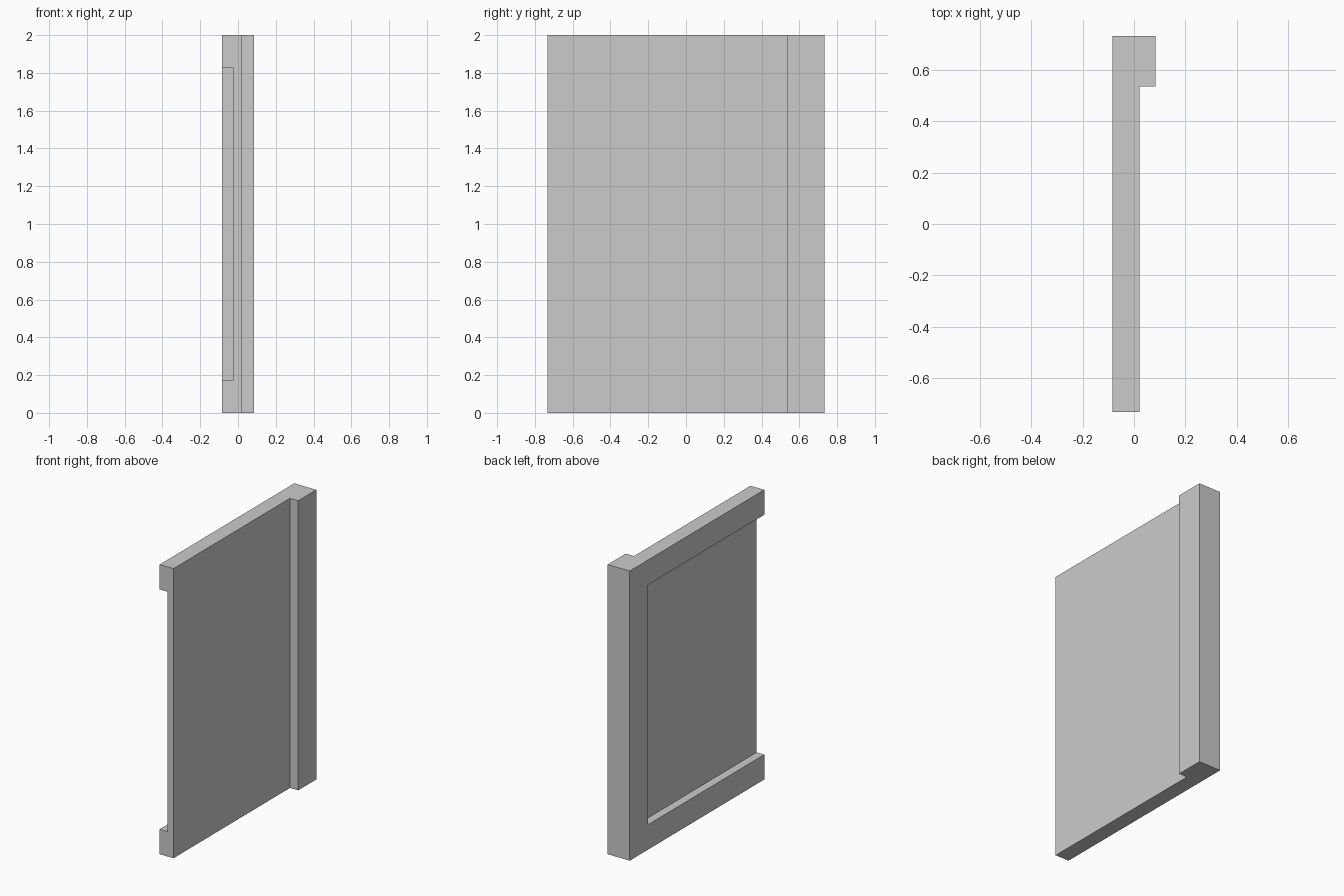
import bpy, bmesh

if "Cube" in bpy.data.objects:
    bpy.data.objects.remove(bpy.data.objects["Cube"])

HX, HY, H = 0.084, 0.734, 2.0
PANEL_X = 0.021      # front face of the panel
POST_Y = 0.537       # inner edge of the post and of the recess
RECESS_X = -0.026    # floor of the recess
RAIL = 0.172         # height of the top and bottom rails


def prism(name, profile, z0, z1):
    """Extrude an xy outline upward into a solid object."""
    bm = bmesh.new()
    face = bm.faces.new([bm.verts.new((x, y, z0)) for x, y in profile])
    new = bmesh.ops.extrude_face_region(bm, geom=[face])["geom"]
    bmesh.ops.translate(bm, vec=(0, 0, z1 - z0),
                        verts=[v for v in new if isinstance(v, bmesh.types.BMVert)])
    bmesh.ops.recalc_face_normals(bm, faces=bm.faces)
    mesh = bpy.data.meshes.new(name)
    bm.to_mesh(mesh)
    bm.free()
    obj = bpy.data.objects.new(name, mesh)
    bpy.context.collection.objects.link(obj)
    return obj


# Panel with the thicker post along its back edge
panel = prism("door_panel", [(-HX, -HY), (PANEL_X, -HY), (PANEL_X, POST_Y),
                             (HX, POST_Y), (HX, HY), (-HX, HY)], 0, H)

# Recess in the left side, open at the front edge
cutter = prism("recess_cutter", [(-HX - 0.1, -HY - 0.1), (RECESS_X, -HY - 0.1),
                                 (RECESS_X, POST_Y), (-HX - 0.1, POST_Y)],
               RAIL, H - RAIL)
cutter.hide_render = True
cutter.hide_set(True)

cut = panel.modifiers.new("recess", 'BOOLEAN')
cut.operation = 'DIFFERENCE'
cut.solver = 'EXACT'
cut.object = cutter
